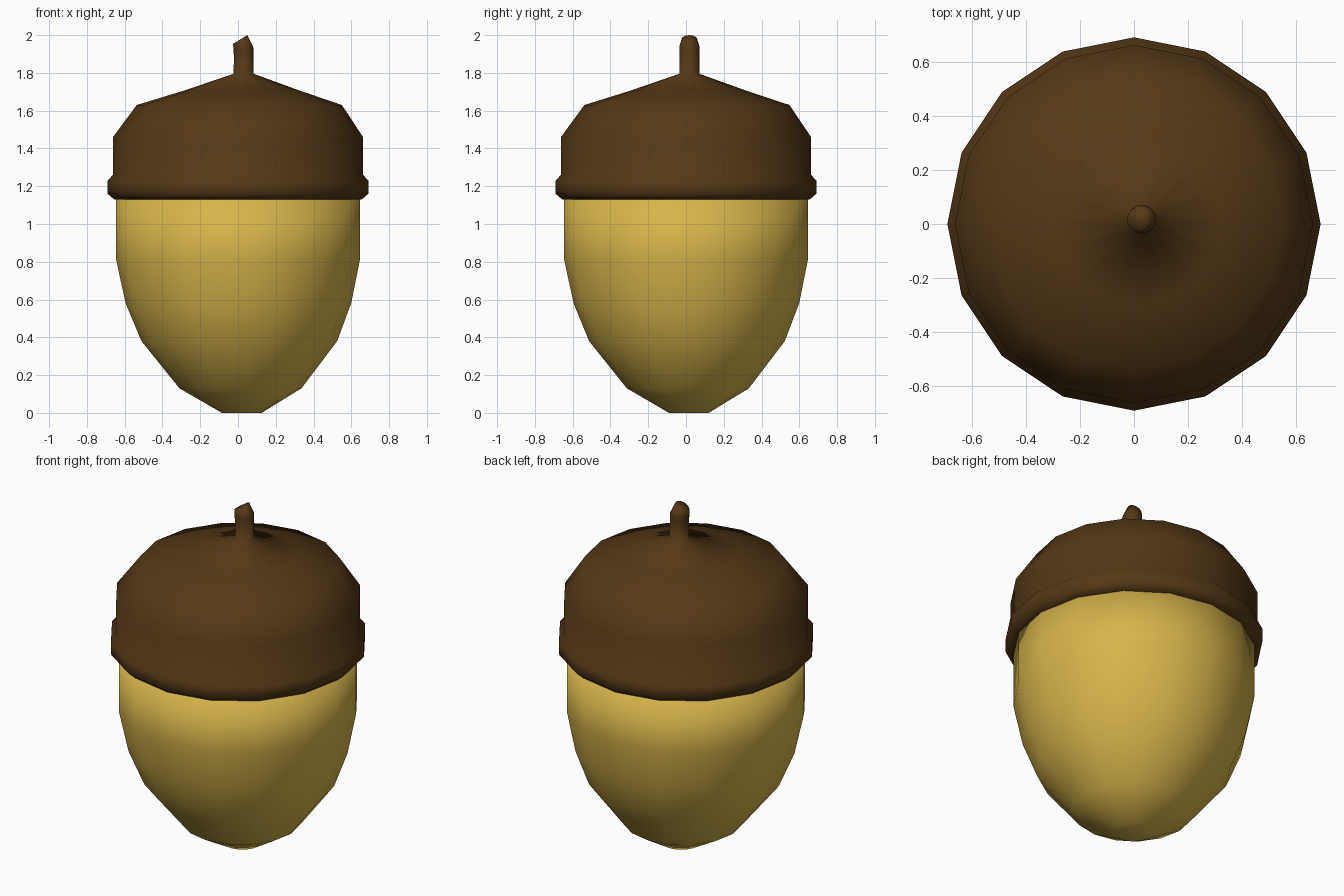
import bpy, bmesh, math

if "Cube" in bpy.data.objects:
    bpy.data.objects.remove(bpy.data.objects["Cube"])

SIDES = 16


def material(name, color):
    m = bpy.data.materials.new(name)
    m.diffuse_color = (*color, 1)
    m.use_nodes = True
    m.node_tree.nodes["Principled BSDF"].inputs["Base Color"].default_value = m.diffuse_color
    return m


def loft(name, rings, mat):
    """Skin 16-sided rings given as (x, y, z, rx, ry, tilt); tilt raises the +x side."""
    bm = bmesh.new()
    loops = []
    for cx, cy, cz, rx, ry, tilt in rings:
        loop = []
        for i in range(SIDES):
            a = 2 * math.pi * i / SIDES
            loop.append(bm.verts.new((cx + rx * math.cos(a),
                                      cy + ry * math.sin(a),
                                      cz + tilt * math.cos(a))))
        loops.append(loop)
    for lo, hi in zip(loops, loops[1:]):
        for i in range(SIDES):
            j = (i + 1) % SIDES
            bm.faces.new((lo[i], lo[j], hi[j], hi[i]))
    bm.faces.new(loops[0][::-1])
    bm.faces.new(loops[-1])
    bmesh.ops.recalc_face_normals(bm, faces=bm.faces)
    for f in bm.faces:
        f.smooth = True
    mesh = bpy.data.meshes.new(name)
    bm.to_mesh(mesh)
    bm.free()
    mesh.materials.append(mat)
    obj = bpy.data.objects.new(name, mesh)
    bpy.context.collection.objects.link(obj)
    return obj


def level(offset_x, offset_y, z, r):
    return (offset_x, offset_y, z, r, r, 0)


tan = material("nut_tan", (0.68, 0.46, 0.07))
brown = material("cap_brown", (0.09, 0.04, 0.008))

# Nut: the tip leans slightly off centre
loft("nut", [
    level(0.02, 0.015, 0.0, 0.105),
    level(0.013, 0.01, 0.13, 0.323),
    level(0.007, 0.005, 0.38, 0.518),
    level(0.002, 0.002, 0.58, 0.597),
    level(0, 0, 0.82, 0.647),
    level(0, 0, 1.15, 0.647),
], tan)

# Cap with rolled rim, running on into a stem with a slanted end
loft("cap_and_stem", [
    level(0, 0, 1.13, 0.64),
    level(0, 0, 1.13, 0.655),
    level(0, 0, 1.16, 0.69),
    level(0, 0, 1.23, 0.69),
    level(0, 0, 1.26, 0.662),
    level(0, 0, 1.46, 0.662),
    level(0.007, 0.005, 1.63, 0.543),
    level(0.02, 0.012, 1.705, 0.31),
    level(0.03, 0.018, 1.795, 0.053),
    (0.03, 0.018, 1.91, 0.052, 0.053, 0.02),
    (0.028, 0.018, 1.94, 0.053, 0.053, -0.005),
    (0.012, 0.018, 1.977, 0.038, 0.042, 0.023),
], brown)
